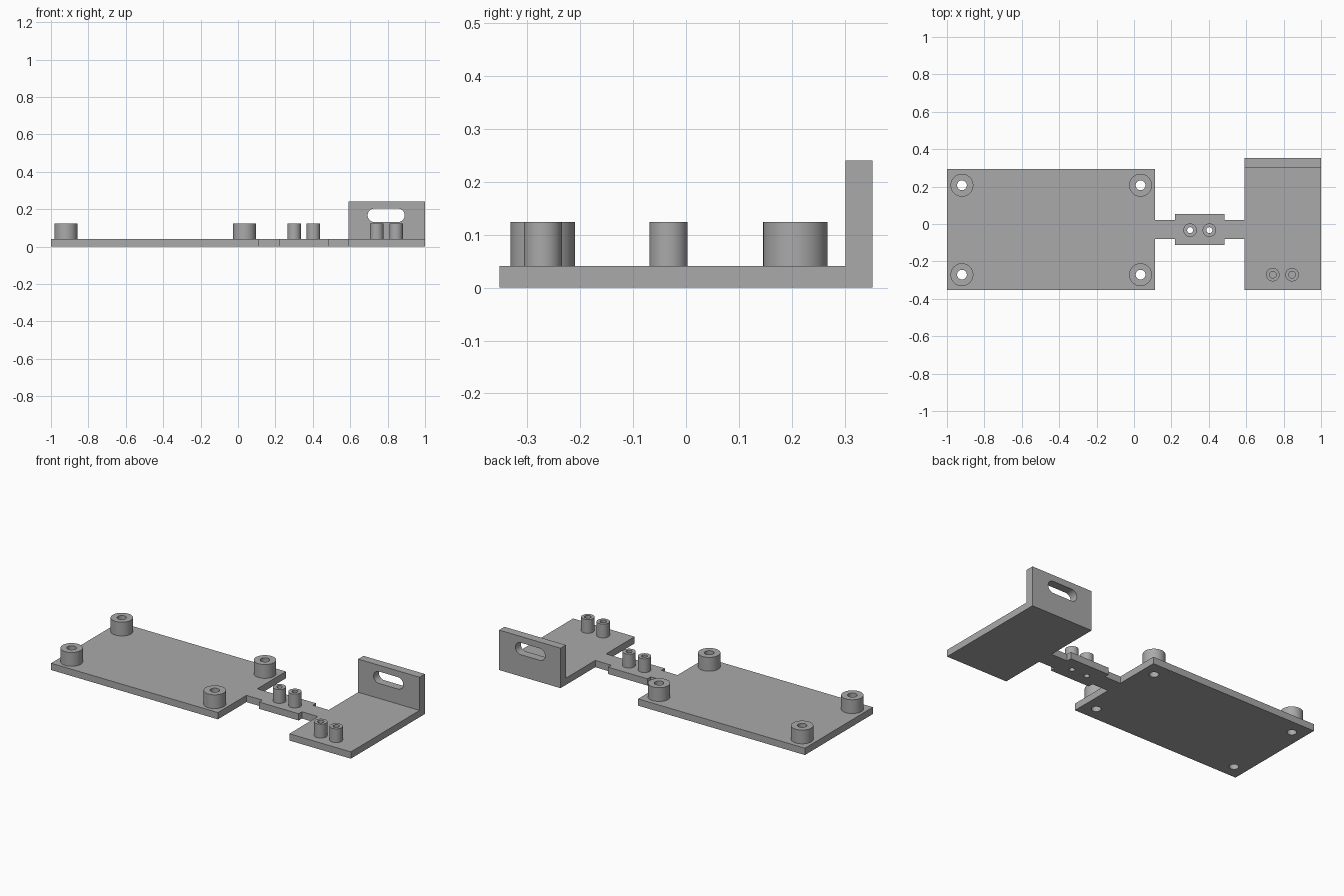
import bpy
import bmesh
from math import cos, sin, tau, radians
from mathutils import Matrix

cube = bpy.data.objects.get("Cube")
if cube:
    bpy.data.objects.remove(cube, do_unlink=True)

PLATE, POST_TOP, WALL_TOP = 0.041, 0.124, 0.241
SEGMENTS = 48

grey = bpy.data.materials.new("plain grey")
grey.use_nodes = True
colour = (0.4, 0.4, 0.4, 1)
grey.diffuse_color = colour
grey.node_tree.nodes["Principled BSDF"].inputs["Base Color"].default_value = colour


def finish(name, bm):
    bmesh.ops.recalc_face_normals(bm, faces=bm.faces)
    mesh = bpy.data.meshes.new(name)
    bm.to_mesh(mesh)
    bm.free()
    mesh.materials.append(grey)
    obj = bpy.data.objects.new(name, mesh)
    bpy.context.collection.objects.link(obj)
    return obj


def extrude(bm, points, z0, z1):
    face = bm.faces.new([bm.verts.new((x, y, z0)) for x, y in points])
    result = bmesh.ops.extrude_face_region(bm, geom=[face])
    verts = [v for v in result["geom"] if isinstance(v, bmesh.types.BMVert)]
    bmesh.ops.translate(bm, verts=verts, vec=(0, 0, z1 - z0))


def circle(x, y, r):
    angles = [tau * i / SEGMENTS for i in range(SEGMENTS)]
    return [(x + r * cos(a), y + r * sin(a)) for a in angles]


def cut(obj, cutter):
    mod = obj.modifiers.new("holes", "BOOLEAN")
    mod.operation = "DIFFERENCE"
    mod.solver = "EXACT"
    mod.object = cutter
    cutter.hide_render = True
    cutter.hide_viewport = True
    bpy.context.view_layer.objects.active = obj
    bpy.ops.object.modifier_apply(modifier=mod.name)
    bpy.data.objects.remove(cutter, do_unlink=True)


def smooth(obj):
    bpy.ops.object.select_all(action="DESELECT")
    obj.select_set(True)
    bpy.context.view_layer.objects.active = obj
    bpy.ops.object.shade_smooth_by_angle(angle=radians(30))


def tube(name, x, y, r, hole):
    # Closed wall profile swept around the post axis
    bm = bmesh.new()
    profile = [(hole, PLATE), (r, PLATE), (r, POST_TOP), (hole, POST_TOP)]
    rings = []
    for radius, z in profile:
        rings.append([bm.verts.new((px, py, z)) for px, py in circle(x, y, radius)])
    for a, b in zip(rings, rings[1:] + rings[:1]):
        for i in range(SEGMENTS):
            j = (i + 1) % SEGMENTS
            bm.faces.new((a[i], a[j], b[j], b[i]))
    smooth(finish(name, bm))


# Base: wide tray, narrow bridge with a pad, and the bracket floor
front, back = -0.353, 0.353
outline = [
    (-1, front), (0.113, front), (0.113, -0.081), (0.22, -0.081),
    (0.22, -0.112), (0.483, -0.112), (0.483, -0.081), (0.59, -0.081),
    (0.59, front), (1, front), (1, back), (0.59, back),
    (0.59, 0.022), (0.483, 0.022), (0.483, 0.053), (0.22, 0.053),
    (0.22, 0.022), (0.113, 0.022), (0.113, 0.295), (-1, 0.295),
]
bm = bmesh.new()
extrude(bm, outline, 0, PLATE)
base = finish("base_plate", bm)

# Posts: tray corners, bridge pair and bracket pair
tray = [(x, y, 0.061, 0.026) for x in (-0.92, 0.035) for y in (-0.271, 0.207)]
bridge = [(x, -0.033, 0.036, 0.016) for x in (0.3, 0.403)]
bracket = [(x, -0.271, 0.036, 0.018) for x in (0.742, 0.845)]
for label, group in (("tray", tray), ("bridge", bridge), ("bracket", bracket)):
    for n, (x, y, r, hole) in enumerate(group, 1):
        tube(f"{label}_post_{n}", x, y, r, hole)

# Screw holes through the tray and bridge only
bm = bmesh.new()
for x, y, r, hole in tray + bridge:
    extrude(bm, circle(x, y, hole), -0.1, 0.1)
cut(base, finish("hole_cutter", bm))
smooth(base)

# Upright wall with a rounded slot
bm = bmesh.new()
extrude(bm, [(0.59, 0.302), (1, 0.302), (1, back), (0.59, back)], PLATE, WALL_TOP)
wall = finish("bracket_wall", bm)

bm = bmesh.new()
slot_r, slot_z = 0.036, 0.167
right, left = 0.729, 0.855
half = SEGMENTS // 2
slot = []
for centre, start in ((left, -tau / 4), (right, tau / 4)):
    for i in range(half + 1):
        a = start + tau / 2 * i / half
        slot.append((centre + slot_r * cos(a), slot_r * sin(a)))
extrude(bm, slot, -0.1, 0.1)
turn = Matrix.Translation((0, 0.33, slot_z)) @ Matrix.Rotation(tau / 4, 4, "X")
bmesh.ops.transform(bm, matrix=turn, verts=bm.verts)
cut(wall, finish("slot_cutter", bm))
smooth(wall)
